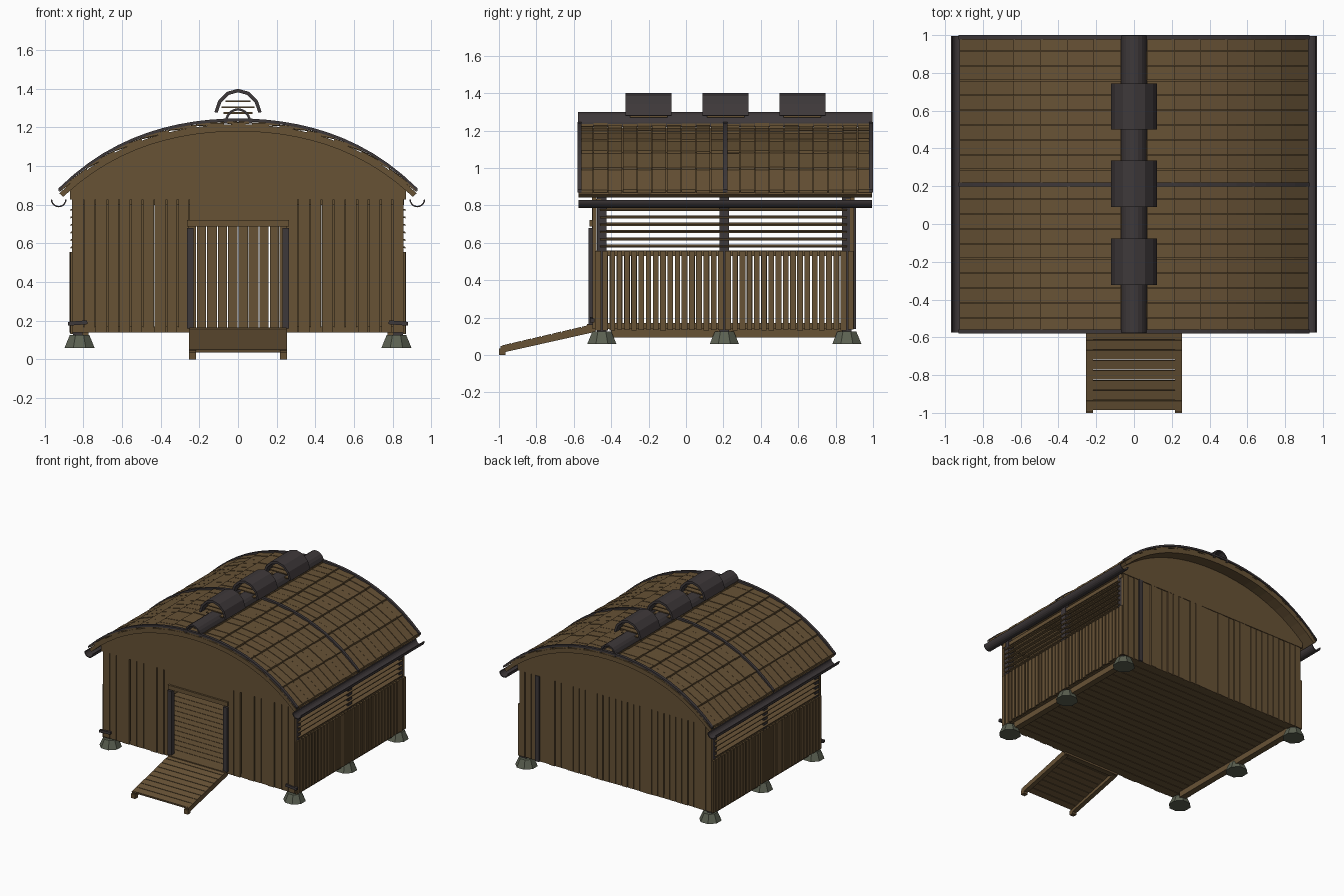
import bpy, bmesh, math, random
from mathutils import Matrix, Vector

random.seed(4)
cube = bpy.data.objects.get("Cube")
if cube:
    bpy.data.objects.remove(cube, do_unlink=True)


def material(name, rgb):
    m = bpy.data.materials.new(name)
    m.use_nodes = True
    m.diffuse_color = (*rgb, 1)
    m.node_tree.nodes["Principled BSDF"].inputs["Base Color"].default_value = (*rgb, 1)
    return m


WOOD = material("brown wood", (0.135, 0.084, 0.036))
DARK = material("charcoal timber", (0.048, 0.040, 0.042))
STONE = material("grey green stone", (0.105, 0.118, 0.083))


class Part:
    """Collects boxes and profiles into one object."""

    def __init__(self, name, mat):
        self.name, self.mat, self.bm = name, mat, bmesh.new()

    def box(self, lo, hi, tilt=0, axis='X'):
        lo, hi = Vector(lo), Vector(hi)
        mtx = (Matrix.Translation((lo + hi) / 2) @ Matrix.Rotation(tilt, 4, axis)
               @ Matrix.Diagonal((*(hi - lo), 1)))
        bmesh.ops.create_cube(self.bm, size=1, matrix=mtx)

    def band(self, outer, inner, y0, y1):
        # solid strip between two xz curves, running along y
        rings = [[self.bm.verts.new((x, y, z)) for x, y, z in
                  ((o[0], y0, o[1]), (i[0], y0, i[1]), (i[0], y1, i[1]), (o[0], y1, o[1]))]
                 for o, i in zip(outer, inner)]
        for a, b in zip(rings, rings[1:]):
            for k in range(4):
                n = (k + 1) % 4
                self.bm.faces.new((a[k], a[n], b[n], b[k]))
        self.bm.faces.new(rings[0])
        self.bm.faces.new(rings[-1][::-1])

    def done(self):
        bmesh.ops.recalc_face_normals(self.bm, faces=self.bm.faces)
        me = bpy.data.meshes.new(self.name)
        self.bm.to_mesh(me)
        self.bm.free()
        me.materials.append(self.mat)
        ob = bpy.data.objects.new(self.name, me)
        bpy.context.collection.objects.link(ob)
        return ob


def roof_z(x):
    return 1.235 - 0.308 * x ** 2 - 0.129 * x ** 4


def roof_curve(half, drop, n=24):
    xs = [half * (2 * i / n - 1) for i in range(n + 1)]
    return [(x, roof_z(x) - drop) for x in xs]


def arc(cx, cz, rx, rz, start, end, n=10):
    angs = [math.radians(start + (end - start) * i / n) for i in range(n + 1)]
    return [(cx + rx * math.cos(a), cz + rz * math.sin(a)) for a in angs]


FRONT, BACK, SIDE = -0.49, 0.89, 0.86
EAVE0, EAVE1 = -0.575, 0.995
POST_Y = (-0.45, 0.205, 0.86)

# foundation stones and posts
stones = Part("foundation_stones", STONE)
posts = Part("corner_posts", DARK)
for s in (-1, 1):
    for y in POST_Y:
        bmesh.ops.create_cone(stones.bm, cap_ends=True, segments=8, radius1=0.084, radius2=0.055,
                              depth=0.065, matrix=Matrix.Translation((s * 0.82, y, 0.0925))
                              @ Matrix.Rotation(math.pi / 8, 4, 'Z'))
        posts.box((s * 0.83 - 0.025, y - 0.025, 0.12), (s * 0.83 + 0.025, y + 0.025, 0.86))
stones.done()
posts.done()

# floor and the beams below it
floor = Part("floor_boards", WOOD)
count = 20
step = (BACK - FRONT) / count
for i in range(count):
    y = FRONT + i * step
    floor.box((-0.85, y + 0.002, 0.14), (0.85, y + step - 0.002, 0.165))
floor.done()
beams = Part("frame_beams", WOOD)
for s in (-1, 1):
    beams.box((s * 0.8 - 0.025, -0.4, 0.095), (s * 0.8 + 0.025, 0.84, 0.14))
    for z in (0.14, 0.53, 0.8):
        beams.box((s * 0.835 - 0.015, FRONT, z), (s * 0.835 + 0.015, BACK, z + 0.03))
for y in (FRONT + 0.02, BACK - 0.02):
    beams.box((-SIDE, y - 0.015, 0.8), (SIDE, y + 0.015, 0.835))
    for s in (-1, 1):
        beams.box((s * 0.555 - 0.3, y - 0.015, 0.14), (s * 0.555 + 0.3, y + 0.015, 0.17))
beams.done()


# plank walls
def plank_run(part, a, b, width, place):
    n = round((b - a) / width)
    w = (b - a) / n
    for i in range(n):
        gap = random.uniform(0.001, 0.004)
        place(part, a + i * w + gap, a + (i + 1) * w - gap, random.uniform(0, 0.008))


def end_planks(y, out):
    def place(part, a, b, j):
        outer = y + out * (0.004 + j)
        part.box((a, min(y - out * 0.012, outer), 0.14), (b, max(y - out * 0.012, outer), 0.83))
    return place


front_wall = Part("front_wall_planks", WOOD)
plank_run(front_wall, -SIDE, -0.25, 0.06, end_planks(FRONT, -1))
plank_run(front_wall, 0.25, SIDE, 0.06, end_planks(FRONT, -1))
front_wall.box((-0.25, FRONT - 0.01, 0.7), (0.25, FRONT + 0.01, 0.83))
front_wall.done()
back_wall = Part("back_wall_planks", WOOD)
plank_run(back_wall, -SIDE, SIDE, 0.054, end_planks(BACK, 1))
back_wall.done()
side_walls = Part("side_wall_planks", WOOD)
for s in (-1, 1):
    def place(part, a, b, j):
        x = s * (SIDE + j / 2)
        part.box((x - 0.007, a + 0.002, 0.13 + j), (x + 0.007, b - 0.002, 0.555))
    plank_run(side_walls, FRONT, BACK + 0.01, 0.0385, place)
side_walls.done()

# open slats above the side walls
slats = Part("side_vent_slats", WOOD)
for s in (-1, 1):
    for i in range(6):
        z = 0.582 + i * 0.039
        slats.box((s * 0.85 - 0.018, FRONT + 0.03, z - 0.004), (s * 0.85 + 0.018, BACK - 0.03, z + 0.004),
                  s * 0.25, 'Y')
slats.done()

# gables
gables = Part("gable_panels", WOOD)
for y in (FRONT, BACK):
    top = roof_curve(0.87, 0.045)
    gables.band(top, [(x, 0.828) for x, z in top], y - 0.012, y + 0.012)
gables.done()

# doorway, back downpipe and corner brackets
door = Part("door_posts", DARK)
for s in (-1, 1):
    door.box((s * 0.248 - 0.017, FRONT - 0.03, 0.16), (s * 0.248 + 0.017, FRONT + 0.012, 0.68))
door.done()
lintel = Part("door_lintel", WOOD)
lintel.box((-0.265, FRONT - 0.025, 0.688), (0.265, FRONT + 0.012, 0.722))
lintel.done()
back_post = Part("back_post", DARK)
back_post.box((0.675, BACK, 0.14), (0.71, BACK + 0.018, 0.83))
back_post.done()
brackets = Part("corner_brackets", DARK)
for s in (-1, 1):
    brackets.box((s * 0.83 - 0.05, FRONT - 0.022, 0.178), (s * 0.83 + 0.05, FRONT, 0.198), s * 0.08, 'Y')
brackets.done()

# roof deck, overlapping shingles and ribs
deck = Part("roof_deck", WOOD)
deck.band(roof_curve(0.925, 0.018), roof_curve(0.905, 0.055), EAVE0, EAVE1)
deck.done()
shingles = Part("roof_shingles", WOOD)
cols, pitch = 20, 0.142
width = (EAVE1 - EAVE0) / cols
for s in (-1, 1):
    for r in range(7):
        a, b = max(0, r * pitch - 0.07), r * pitch + 0.072
        for c in range(cols):
            y = EAVE0 + c * width
            lift = random.uniform(-0.002, 0.002)
            up = [(s * a, roof_z(a) - 0.008 + lift), (s * b, roof_z(b) + 0.004 + lift)]
            shingles.band(up, [(x, z - 0.014) for x, z in up], y + 0.002, y + width - 0.002)
shingles.done()
ribs = Part("roof_ribs", DARK)
for y in (EAVE0 + 0.006, 0.21, EAVE1 - 0.006):
    ribs.band(roof_curve(0.93, -0.012), roof_curve(0.93, 0.004), y - 0.011, y + 0.011)
ribs.done()

# gutters
gutters = Part("gutters", DARK)
for s in (-1, 1):
    gutters.band(arc(s * 0.928, 0.828, 0.041, 0.041, 180, 360),
                 arc(s * 0.928, 0.828, 0.034, 0.034, 180, 360), EAVE0, EAVE1)
gutters.done()

# ridge cover with three vent hoods
ridge = Part("ridge_cover", DARK)
ridge.band(arc(0, 1.22, 0.07, 0.08, 0, 180), arc(0, 1.22, 0.058, 0.068, 0, 180), EAVE0 - 0.003, EAVE1 + 0.003)
ridge.done()
hoods = Part("vent_hoods", DARK)
vents = Part("vent_slats", WOOD)
for y in (-0.2, 0.212, 0.622):
    hoods.band(arc(0, 1.26, 0.124, 0.14, 8, 172, 6), arc(0, 1.26, 0.106, 0.122, 8, 172, 6),
               y - 0.123, y + 0.123)
    for half, z in ((0.065, 1.335), (0.085, 1.305), (0.075, 1.275)):
        vents.box((-half, y - 0.1, z - 0.004), (half, y + 0.1, z + 0.004))
hoods.done()
vents.done()

# entrance ramp
ramp = Part("entrance_ramp", WOOD)
slope = math.atan2(0.112, 0.5)
for i in range(9):
    t = (i + 0.5) / 9
    y, z = -0.985 + 0.48 * t, 0.043 + 0.112 * t
    ramp.box((-0.253, y - 0.025, z - 0.008), (0.253, y + 0.025, z + 0.008), slope + 0.03)
for s in (-1, 1):
    ramp.box((s * 0.235 - 0.018, -0.995, 0.066), (s * 0.235 + 0.018, -0.495, 0.102), slope)
    ramp.box((s * 0.235 - 0.018, -1.0, 0), (s * 0.235 + 0.018, -0.965, 0.035))
ramp.box((-0.25, -0.53, 0.125), (0.25, -0.485, 0.165))
ramp.done()
